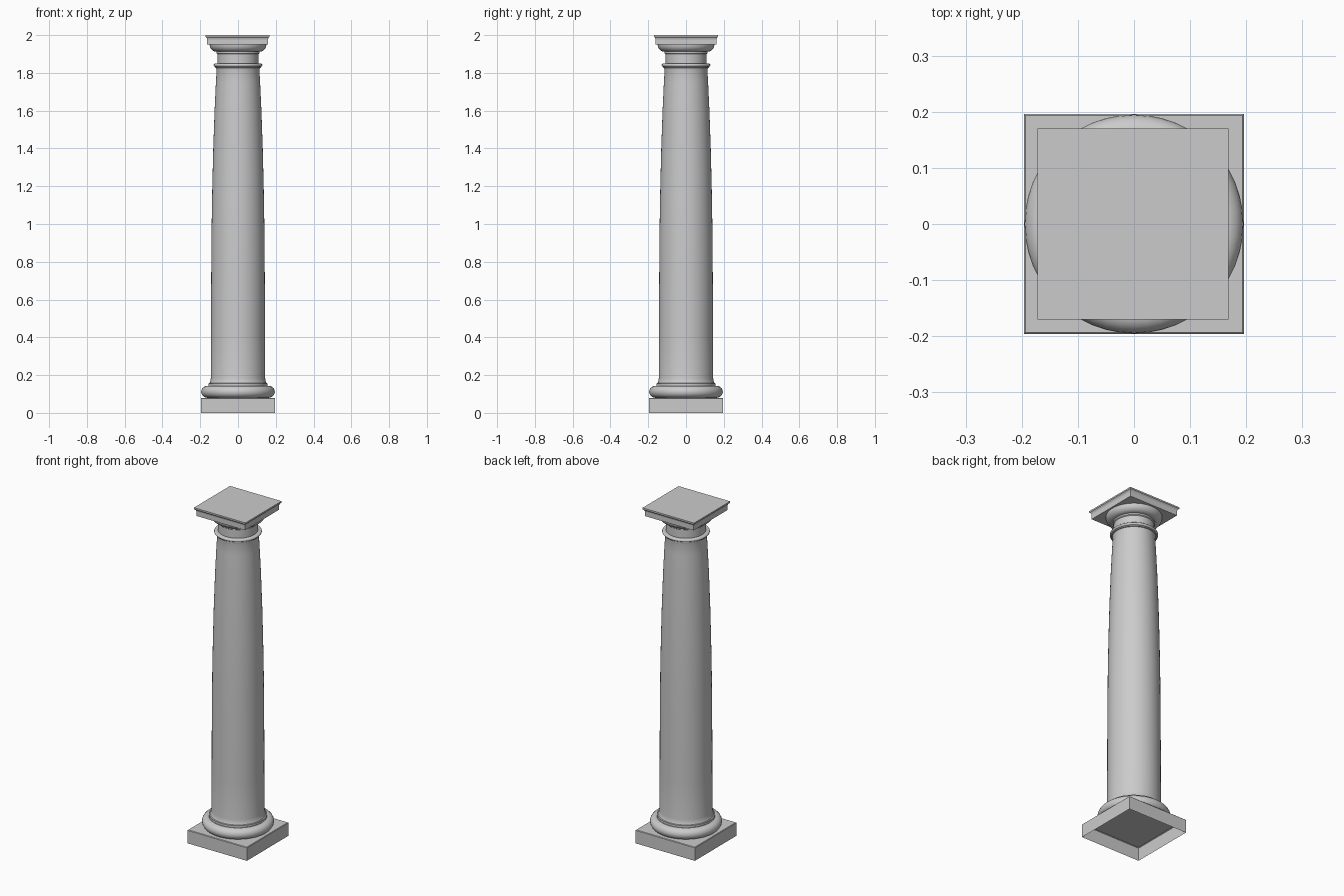
import bpy, bmesh, math

if "Cube" in bpy.data.objects:
    bpy.data.objects.remove(bpy.data.objects["Cube"])

SEGMENTS = 48


def stack(name, profile, sides, cap_top=False, cap_bottom=False, x=0.0, smooth=True):
    """Sweep an (r, z) profile round the z axis; 4 sides gives a square of half-width r."""
    bm = bmesh.new()
    square = sides == 4
    scale = math.sqrt(2) if square else 1.0
    start = math.pi / 4 if square else 0.0
    rings = []
    for r, z in profile:
        angles = [start + 2 * math.pi * i / sides for i in range(sides)]
        rings.append([bm.verts.new((r * scale * math.cos(a), r * scale * math.sin(a), z))
                      for a in angles])
    for low, high in zip(rings, rings[1:]):
        for i in range(sides):
            j = (i + 1) % sides
            bm.faces.new((low[i], low[j], high[j], high[i]))
    if cap_top:
        bm.faces.new(rings[-1])
    if cap_bottom:
        bm.faces.new(rings[0][::-1])
    mesh = bpy.data.meshes.new(name)
    bm.to_mesh(mesh)
    bm.free()
    ob = bpy.data.objects.new(name, mesh)
    ob.location.x = x
    bpy.context.collection.objects.link(ob)
    if smooth:
        bpy.ops.object.select_all(action='DESELECT')
        ob.select_set(True)
        bpy.context.view_layer.objects.active = ob
        bpy.ops.object.shade_smooth_by_angle(angle=math.radians(35))
    return ob


def bulge(r, z0, z1, depth, steps=10):
    """Half-round moulding profile from z0 to z1 standing out to radius r."""
    mid, half = (z0 + z1) / 2, (z1 - z0) / 2
    angles = [-math.pi / 2 + math.pi * i / steps for i in range(steps + 1)]
    return [(r - depth + depth * math.cos(a), mid + half * math.sin(a)) for a in angles]


# Square plinth, open underneath, with a slightly eased top edge
stack("plinth", [(0.196, 0), (0.196, 0.077), (0.193, 0.08)], 4, cap_top=True, smooth=False)

# Round base moulding and fillet
stack("base_torus", bulge(0.195, 0.08, 0.143, 0.032) + [(0.158, 0.143)], SEGMENTS)
stack("base_fillet", [(0.157, 0.143), (0.157, 0.156), (0.148, 0.158)], SEGMENTS)

# Shaft with gentle swelling, running up into the neck
shaft = [(0.151, 0.157), (0.147, 0.165), (0.144, 0.185), (0.143, 0.4), (0.142, 0.7),
         (0.1395, 1.0), (0.136, 1.2), (0.131, 1.4), (0.124, 1.6), (0.117, 1.75),
         (0.113, 1.815), (0.116, 1.828)]
stack("shaft", shaft, SEGMENTS)

# Neck ring and neck
stack("neck_ring", [(0.114, 1.826), (0.121, 1.828), (0.121, 1.833)]
      + bulge(0.129, 1.833, 1.849, 0.008) + [(0.108, 1.849)], SEGMENTS)
stack("neck", [(0.108, 1.849), (0.108, 1.899), (0.113, 1.903), (0.113, 1.912)], SEGMENTS)

# Rounded cushion under the top slab
cushion = [(0.113 + 0.037 * math.sin(t), 1.95 - 0.038 * math.cos(t))
           for t in [math.pi / 2 * i / 8 for i in range(9)]]
stack("cushion", cushion, SEGMENTS)

# Square top slab with a hollow moulding under its rim
slab = [(0.161, 1.95), (0.161, 1.978), (0.163, 1.984), (0.168, 1.990), (0.17, 1.991), (0.17, 2.0)]
stack("top_slab", slab, 4, cap_top=True, cap_bottom=True, x=-0.002, smooth=False)
